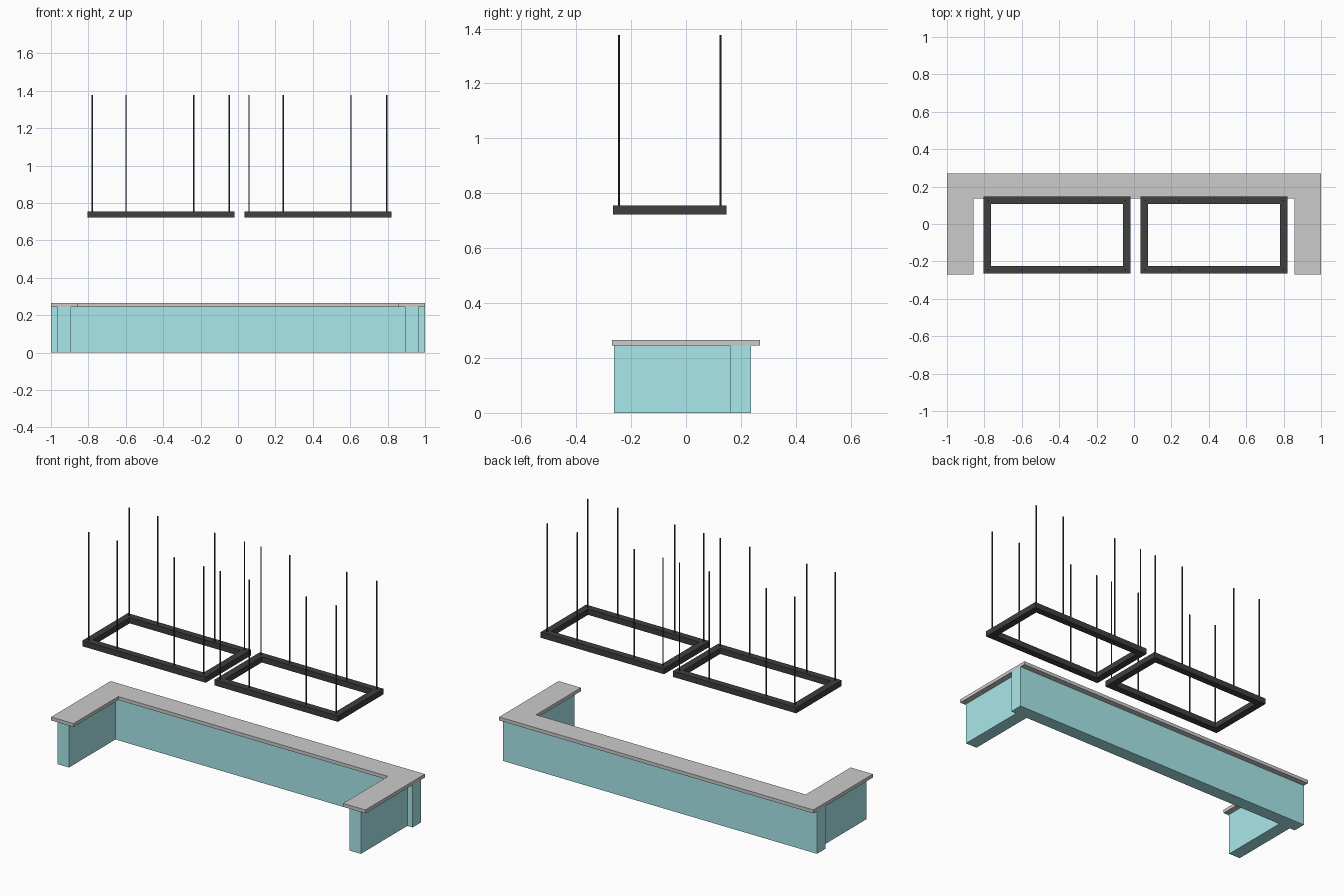
import bpy, bmesh
from mathutils import Matrix, Vector

if "Cube" in bpy.data.objects:
    bpy.data.objects.remove(bpy.data.objects["Cube"])


def material(name, color):
    m = bpy.data.materials.new(name)
    m.diffuse_color = (*color, 1)
    m.use_nodes = True
    m.node_tree.nodes["Principled BSDF"].inputs["Base Color"].default_value = m.diffuse_color
    return m


def finish(name, bm, mat=None):
    bmesh.ops.recalc_face_normals(bm, faces=bm.faces)
    me = bpy.data.meshes.new(name)
    bm.to_mesh(me)
    bm.free()
    ob = bpy.data.objects.new(name, me)
    bpy.context.collection.objects.link(ob)
    if mat:
        me.materials.append(mat)
    return ob


def box(name, lo, hi, mat=None):
    lo, hi = Vector(lo), Vector(hi)
    bm = bmesh.new()
    bmesh.ops.create_cube(bm, size=1, matrix=Matrix.Translation((lo + hi) / 2)
                          @ Matrix.Diagonal((*(hi - lo), 1)))
    return finish(name, bm, mat)


def rect(x0, x1, y0, y1):
    return [(x0, y0), (x1, y0), (x1, y1), (x0, y1)]


teal = material("teal_panel", (0.40, 0.81, 0.83))
black = material("black_metal", (0.05, 0.05, 0.05))

# Counter base: back wall and two side walls
box("back_wall", (-1, 0.16, 0), (1, 0.237, 0.245), teal)
for side, x0, x1 in (("left", -0.966, -0.892), ("right", 0.892, 0.966)):
    box(side + "_wall", (x0, -0.262, 0), (x1, 0.16, 0.245), teal)

# U-shaped countertop, extruded from its outline
outline = [(-1, -0.27), (-0.858, -0.27), (-0.858, 0.137), (0.858, 0.137),
           (0.858, -0.27), (1, -0.27), (1, 0.27), (-1, 0.27)]
bm = bmesh.new()
face = bm.faces.new([bm.verts.new((x, y, 0.245)) for x, y in outline])
new = bmesh.ops.extrude_face_region(bm, geom=[face], use_keep_orig=True)
bmesh.ops.translate(bm, vec=(0, 0, 0.02),
                    verts=[v for v in new["geom"] if isinstance(v, bmesh.types.BMVert)])
finish("countertop", bm)


# Hanging rectangular frame
def frame(name, x0, x1, y0, y1, z0, z1, w):
    bm = bmesh.new()
    rings = [[bm.verts.new((x, y, z)) for x, y in pts]
             for pts, z in ((rect(x0, x1, y0, y1), z0),
                            (rect(x0, x1, y0, y1), z1),
                            (rect(x0 + w, x1 - w, y0 + w, y1 - w), z1),
                            (rect(x0 + w, x1 - w, y0 + w, y1 - w), z0))]
    for r in range(4):
        a, b = rings[r], rings[(r + 1) % 4]
        for i in range(4):
            j = (i + 1) % 4
            bm.faces.new((a[i], a[j], b[j], b[i]))
    finish(name, bm, black)


# Thin suspension rods standing on a frame's long bars
def rods(name, xs):
    bm = bmesh.new()
    for x in xs:
        for y in (-0.244, 0.125):
            bmesh.ops.create_cone(bm, cap_ends=True, segments=8, radius1=0.0038,
                                  radius2=0.0038, depth=0.636,
                                  matrix=Matrix.Translation((x, y, 1.059)))
    finish(name, bm, black)


for side, x0, x1, xs in (("left", -0.805, -0.020, (-0.779, -0.599, -0.236, -0.046)),
                         ("right", 0.036, 0.821, (0.059, 0.242, 0.604, 0.796))):
    frame(side + "_hanging_frame", x0, x1, -0.265, 0.148, 0.722, 0.755, 0.04)
    rods(side + "_suspension_rods", xs)
